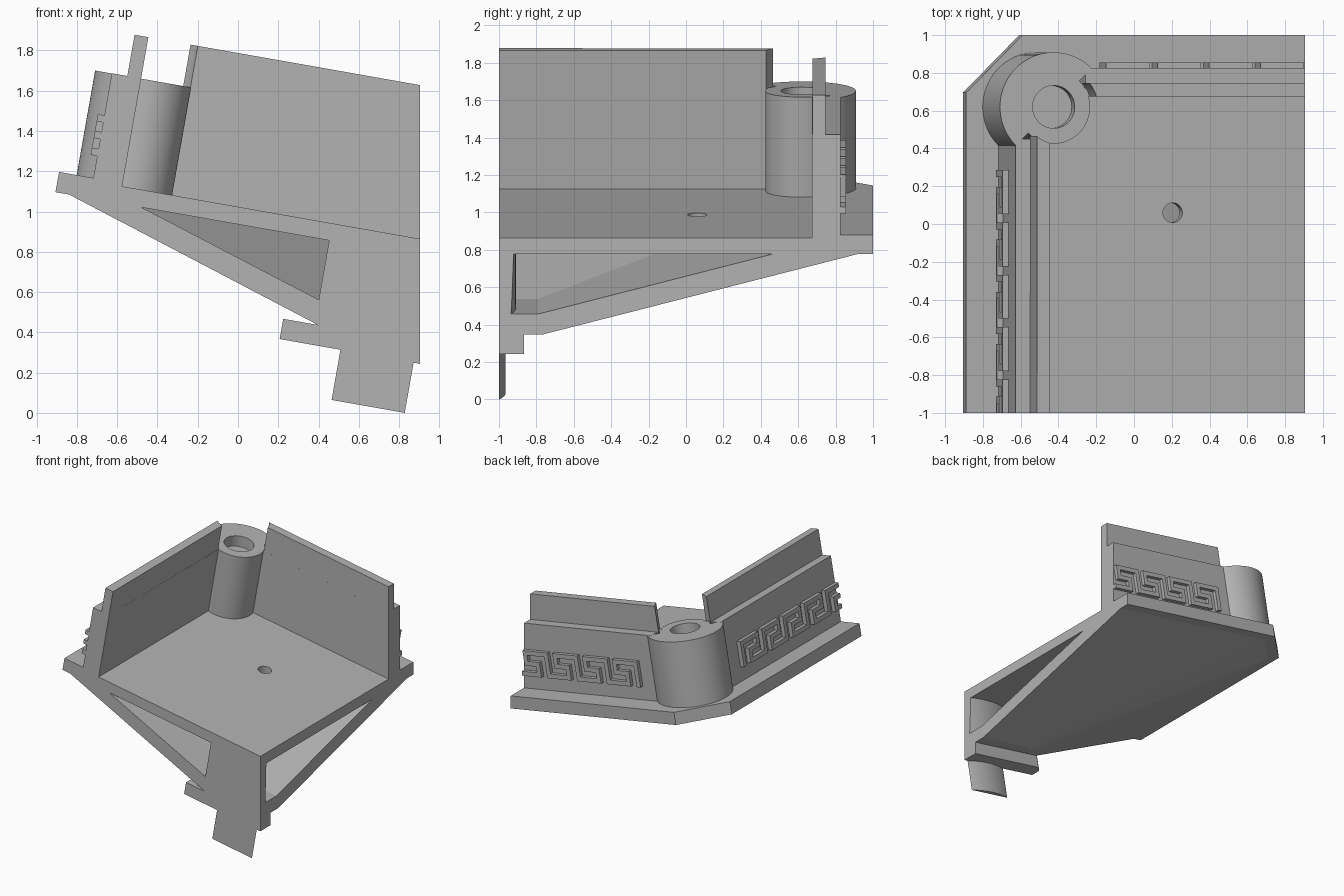
import bpy, bmesh, math
from mathutils import Matrix, Vector

cube = bpy.data.objects.get("Cube")
if cube:
    bpy.data.objects.remove(cube, do_unlink=True)

TILT = Matrix.Rotation(math.radians(10), 4, 'Y')
FAR, NEAR = 1.3, -1.3          # parts overrun the two section planes, then get trimmed
CX, CY = -0.705, 0.62          # axis of the corner post

stone = bpy.data.materials.new("grey stone")
stone.use_nodes = True
stone.diffuse_color = (0.45, 0.45, 0.45, 1)
stone.node_tree.nodes["Principled BSDF"].inputs["Base Color"].default_value = (0.45, 0.45, 0.45, 1)


def add_prism(bm, outline, low, high):
    """Extrude a plan outline between two heights."""
    base = bm.faces.new([bm.verts.new((x, y, low)) for x, y in outline])
    ext = bmesh.ops.extrude_face_region(bm, geom=[base])
    verts = [g for g in ext["geom"] if isinstance(g, bmesh.types.BMVert)]
    bmesh.ops.translate(bm, verts=verts, vec=(0, 0, high - low))


def rect(x0, x1, y0, y1):
    return [(x0, y0), (x1, y0), (x1, y1), (x0, y1)]


def arc(cx, cy, r, start, end, steps):
    angles = [math.radians(start + (end - start) * i / steps) for i in range(steps + 1)]
    return [(cx + r * math.cos(a), cy + r * math.sin(a)) for a in angles]


def circle(cx, cy, r, steps=96):
    return arc(cx, cy, r, 0, 360, steps)[:-1]


def trim(bm, point, normal):
    """Cut away everything beyond a plane and cap the section."""
    bmesh.ops.bisect_plane(bm, geom=bm.verts[:] + bm.edges[:] + bm.faces[:], dist=1e-5,
                           plane_co=point, plane_no=normal, clear_outer=True)
    bmesh.ops.holes_fill(bm, edges=[e for e in bm.edges if e.is_boundary], sides=0)


def finish(bm, name, trimmed=True):
    bmesh.ops.recalc_face_normals(bm, faces=bm.faces)
    bmesh.ops.transform(bm, matrix=TILT, verts=bm.verts)
    if trimmed:
        trim(bm, Vector((0, -1, 0)), Vector((0, -1, 0)))
        trim(bm, Vector((0.905, 0, 0)), Vector((1, 0, 0)))
        bmesh.ops.recalc_face_normals(bm, faces=bm.faces)
    mesh = bpy.data.meshes.new(name)
    bm.to_mesh(mesh)
    bm.free()
    mesh.materials.append(stone)
    obj = bpy.data.objects.new(name, mesh)
    bpy.context.collection.objects.link(obj)
    return obj


def prism(name, outline, low, high, trimmed=True):
    bm = bmesh.new()
    add_prism(bm, outline, low, high)
    return finish(bm, name, trimmed)


def hull(name, rings, trimmed=True):
    """Convex solid through stacked plan outlines."""
    bm = bmesh.new()
    for outline, z in rings:
        for x, y in outline:
            bm.verts.new((x, y, z))
    res = bmesh.ops.convex_hull(bm, input=bm.verts[:])
    loose = [v for v in res["geom_interior"] if isinstance(v, bmesh.types.BMVert)]
    bmesh.ops.delete(bm, geom=loose, context='VERTS')
    bmesh.ops.dissolve_limit(bm, angle_limit=0.01, verts=bm.verts[:], edges=bm.edges[:])
    return finish(bm, name, trimmed)


def activate(obj):
    bpy.ops.object.select_all(action='DESELECT')
    obj.select_set(True)
    bpy.context.view_layer.objects.active = obj


def subtract(obj, cutter):
    cutter.hide_render = True
    mod = obj.modifiers.new("cut", 'BOOLEAN')
    mod.operation, mod.solver, mod.object = 'DIFFERENCE', 'EXACT', cutter
    activate(obj)
    bpy.ops.object.modifier_apply(modifier=mod.name)
    bpy.data.objects.remove(cutter, do_unlink=True)


def corner_plan(x, y, chamfer_x, chamfer_y):
    """Plan of a slab with its outer corner cut off."""
    return [(x, NEAR), (FAR, NEAR), (FAR, y), (x + chamfer_x, y), (x, y - chamfer_y)]


# Floor slab with its drain hole, and the raised ledge around the outside
floor = prism("floor_slab", corner_plan(-1.083, 1.0, 0.303, 0.305), 0.922, 1.008)
subtract(floor, prism("drain_cutter", circle(0.03, 0.06, 0.052), 0.8, 1.2, False))
ledge_plan = [(-0.85, NEAR), (-0.85, 0.75), (FAR, 0.75), (FAR, 1.0),
              (-0.78, 1.0), (-1.083, 0.695), (-1.083, NEAR)]
prism("outer_ledge", ledge_plan, 0.98, 1.024)

# Hollow sloping underside
shell = hull("sloped_underside", [
    (corner_plan(0.318, -0.77, 0.05, 0.05), 0.498),
    (corner_plan(-1.017, 0.92, 0.27, 0.27), 0.923)])
cavity = [(rect(0.347, FAR, NEAR, -0.79), 0.607)]
cavity += [(rect(-0.65, FAR, NEAR, 0.46), z) for z in (0.922, 0.96)]
subtract(shell, hull("cavity_cutter", cavity, False))

# Central column, collar and peg beneath
prism("central_column", circle(0.631, -1.575, 0.665, 160), 0.56, 0.93)
prism("collar", [(0.14, NEAR), (FAR, NEAR), (FAR, -0.865), (0.19, -0.865), (0.14, -0.915)],
      0.397, 0.499)
prism("bottom_peg", circle(0.631, -1.47, 0.505, 160), 0.144, 0.41)

# Two walls meeting at the corner post
prism("left_wall", rect(-0.91, -0.762, NEAR, 0.45), 0.99, 1.552)
prism("back_wall", rect(-0.535, FAR, 0.675, 0.825), 0.99, 1.552)

# Corner post: wide outer half, narrow inner half, blind socket in the top
post_plan = arc(CX, CY, 0.289, 45, 225, 48) + arc(CX, CY, 0.195, 225, 405, 48)
post = prism("corner_post", post_plan, 0.99, 1.551)
subtract(post, prism("socket_cutter", circle(CX, CY, 0.113), 1.46, 1.7, False))

# Thin parapets whose ends curve around the post
back_end = arc(CX, CY, 0.2, 39, 16, 8)
prism("back_parapet", back_end + [(FAR, 0.675), (FAR, 0.745)], 1.54, 1.76)
left_end = arc(CX, CY, 0.2, 231, 253, 8)
prism("left_parapet", left_end + [(-0.762, NEAR), (-0.832, NEAR)], 1.54, 1.76)

# Running key frieze: bars given as (along start, along end, low, high)
PITCH, BAR, LOW, HIGH = 0.277, 0.036, 1.135, 1.34
MID = (LOW + HIGH) / 2
KEY = [(0, BAR, LOW, HIGH),
       (0, 0.232, HIGH - BAR, HIGH),
       (0.196, 0.232, MID - BAR / 2, HIGH),
       (0.09, 0.232, MID - BAR / 2, MID + BAR / 2),
       (0.09, 0.09 + BAR, LOW, MID + BAR / 2),
       (0.09, PITCH + BAR, LOW, LOW + BAR)]


def frieze(name, place):
    bm = bmesh.new()
    for unit in range(5):
        for a, b, low, high in KEY:
            add_prism(bm, place(a + unit * PITCH, b + unit * PITCH), low, high)
    finish(bm, name)


frieze("back_frieze", lambda a, b: rect(-0.386 + a, -0.386 + b, 0.815, 0.855))
frieze("left_frieze", lambda a, b: rect(-0.943, -0.9, 0.285 - b, 0.285 - a))

# Smooth the round parts, keep edges sharp
for name in ("floor_slab", "central_column", "bottom_peg", "corner_post",
             "back_parapet", "left_parapet"):
    activate(bpy.data.objects[name])
    bpy.ops.object.shade_smooth_by_angle(angle=math.radians(30))
